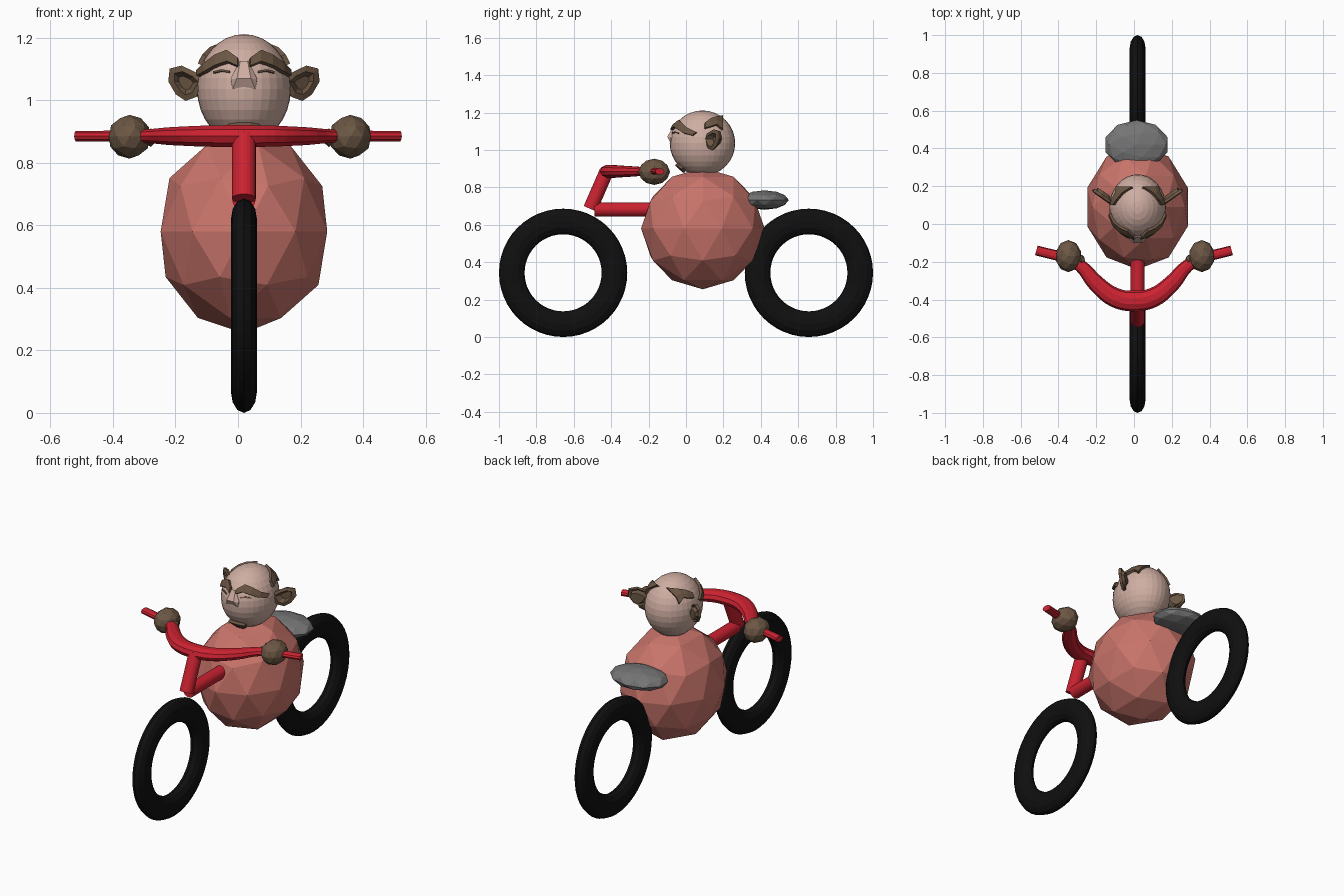
import bpy, bmesh, math
from mathutils import Vector

cube = bpy.data.objects.get("Cube")
if cube:
    bpy.data.objects.remove(cube, do_unlink=True)

CX = 0.019                              # shared centre plane
HEAD = Vector((CX, 0.088, 1.036))
HEAD_R = Vector((0.15, 0.175, 0.175))


def material(name, color):
    m = bpy.data.materials.new(name)
    m.use_nodes = True
    m.diffuse_color = (*color, 1)
    m.node_tree.nodes["Principled BSDF"].inputs["Base Color"].default_value = (*color, 1)
    return m


SALMON = material("salmon", (0.58, 0.175, 0.145))
SKIN = material("pale skin", (0.62, 0.42, 0.36))
BROWN = material("brown", (0.15, 0.095, 0.058))
RED = material("red", (0.60, 0.016, 0.030))
GREY = material("grey", (0.18, 0.18, 0.18))
BLACK = material("black rubber", (0.005, 0.005, 0.005))


def finish(name, mat):
    ob = bpy.context.object
    ob.name = name
    ob.data.materials.clear()
    ob.data.materials.append(mat)
    return ob


def from_bmesh(name, bm, mat):
    bmesh.ops.recalc_face_normals(bm, faces=bm.faces[:])
    me = bpy.data.meshes.new(name)
    bm.to_mesh(me)
    bm.free()
    me.materials.append(mat)
    ob = bpy.data.objects.new(name, me)
    bpy.context.collection.objects.link(ob)
    return ob


def blob(name, loc, scale, mat, sub=2):
    bpy.ops.mesh.primitive_ico_sphere_add(subdivisions=sub, radius=1, location=loc)
    bpy.context.object.scale = scale
    return finish(name, mat)


def tube(name, a, b, radius, mat):
    a, b = Vector(a), Vector(b)
    bpy.ops.mesh.primitive_cylinder_add(vertices=24, radius=radius, depth=(b - a).length,
                                        location=(a + b) / 2)
    bpy.context.object.rotation_euler = (b - a).to_track_quat('Z', 'Y').to_euler()
    return finish(name, mat)


def on_head(p, axis, sign, lift):
    """Push a point along one axis until it lies on the head surface."""
    d = [(p[i] - HEAD[i]) / HEAD_R[i] for i in range(3)]
    rest = sum(d[i] ** 2 for i in range(3) if i != axis)
    q = Vector(p)
    q[axis] = HEAD[axis] + sign * HEAD_R[axis] * math.sqrt(max(0, 1 - rest))
    return HEAD + (q - HEAD) * lift


def head_strip(name, path, axis, sign, mirror=1, thick=0.016):
    """Hair strip wrapped on the head; path holds (across, height, half width)."""
    bm = bmesh.new()
    rows = []
    for u, z, w in path:
        row = []
        for t in (-1, 0, 1):
            p = (CX + mirror * u, 0, z + t * w) if axis == 1 else (0, u, z + t * w)
            row.append(bm.verts.new(on_head(p, axis, sign, 1.0 + thick * 2.5)))
        rows.append(row)
    for r, s in zip(rows, rows[1:]):
        for i in range(2):
            bm.faces.new((r[i], s[i], s[i + 1], r[i + 1]))
    ob = from_bmesh(name, bm, BROWN)
    mod = ob.modifiers.new("thickness", 'SOLIDIFY')
    mod.thickness = thick
    mod.offset = 0
    return ob


# Wheels
for name, y in (("front_wheel", -0.657), ("back_wheel", 0.657)):
    bpy.ops.mesh.primitive_torus_add(major_segments=48, minor_segments=12, major_radius=0.2745,
                                     minor_radius=0.0685, location=(CX, y, 0.343),
                                     rotation=(0, math.pi / 2, 0))
    bpy.context.object.scale = (1, 1, 0.61)
    finish(name, BLACK)

# Body and seat
blob("body", (CX, 0.09, 0.58), (0.28, 0.33, 0.325), SALMON)
blob("seat", (0.014, 0.42, 0.732), (0.172, 0.13, 0.052), GREY)

# Frame tubes
tube("steering_stem", (CX, -0.512, 0.685), (CX, -0.425, 0.885), 0.038, RED)
tube("frame_tube", (CX, -0.49, 0.682), (CX, 0.0, 0.682), 0.037, RED)

# Handlebar: one tapered curve, flattened in height
half = [(0.517, -0.14, 0.026), (0.36, -0.183, 0.027), (0.285, -0.22, 0.034),
        (0.2, -0.315, 0.045), (0.1, -0.39, 0.052), (0, -0.408, 0.055)]
points = [(-x, y, r) for x, y, r in half] + half[-2::-1]
curve = bpy.data.curves.new("handlebar", 'CURVE')
curve.dimensions = '3D'
curve.bevel_depth = 1
curve.bevel_resolution = 3
curve.resolution_u = 4
curve.use_fill_caps = True
spline = curve.splines.new('BEZIER')
spline.use_smooth = False
spline.bezier_points.add(len(points) - 1)
for bp, (x, y, r) in zip(spline.bezier_points, points):
    bp.co = (x, y, 0)
    bp.radius = r
    bp.handle_left_type = bp.handle_right_type = 'AUTO'
curve.materials.append(RED)
bar = bpy.data.objects.new("handlebar", curve)
bar.location.z = 0.885
bar.scale.z = 0.68
bpy.context.collection.objects.link(bar)

# Hands
for side, s in (("left", 1), ("right", -1)):
    blob(side + "_hand", (0.006 + s * 0.353, -0.17, 0.883), (0.069, 0.085, 0.07), BROWN)
    blob(side + "_thumb", (0.006 + s * 0.285, -0.195, 0.88), (0.022, 0.035, 0.03), BROWN, 1)

# Head
bpy.ops.mesh.primitive_uv_sphere_add(segments=32, ring_count=16, radius=1, location=HEAD)
bpy.context.object.scale = HEAD_R
finish("head", SKIN)

# Nose: wedge with a sloping bridge
bm = bmesh.new()
for x, y, z in ((0.012, -0.07, 1.125), (0.022, -0.1, 1.07), (0.042, -0.082, 1.066),
                (0.036, -0.083, 1.036), (0.04, -0.04, 1.03), (0.04, -0.04, 1.09)):
    for s in (-1, 1):
        bm.verts.new((CX + s * x, y, z))
bmesh.ops.convex_hull(bm, input=bm.verts[:])
from_bmesh("nose", bm, SKIN)

# Brows, eyelids, side hair and ears
brow = [(0.018, 1.116, 0.012), (0.05, 1.135, 0.017), (0.085, 1.122, 0.016),
        (0.118, 1.1, 0.013), (0.14, 1.083, 0.008)]
lid = [(0.045, 1.09, 0.003), (0.07, 1.094, 0.003), (0.095, 1.088, 0.003)]
hair = [(0.1, 1.125, 0.014), (0.13, 1.14, 0.02), (0.16, 1.15, 0.02), (0.19, 1.14, 0.035)]
ear = [(0.125, 1.06), (0.148, 1.085), (0.195, 1.108), (0.232, 1.1), (0.236, 1.06),
       (0.212, 1.02), (0.182, 1.0), (0.15, 1.012)]
for side, s in (("left", 1), ("right", -1)):
    head_strip(side + "_brow", brow, 1, -1, s)
    head_strip(side + "_eyelid", lid, 1, -1, s, 0.006)
    head_strip(side + "_side_hair", hair, 0, s)

    # Cupped ear: rim ring sweeping back, with a recessed middle
    bm = bmesh.new()
    mid = Vector((0.185, 0, 1.055))
    rim = [Vector((x, 0.105 + (x - 0.125) * 0.7, z)) for x, z in ear]
    rings = []
    for k, push in ((1, 0), (0.72, -0.006), (0.5, 0.02)):
        ring = []
        for p in rim:
            x, z = mid.x + (p.x - mid.x) * k, mid.z + (p.z - mid.z) * k
            y = 0.105 + (x - 0.125) * 0.7 + push
            ring.append(bm.verts.new((CX + s * x, y, z)))
        rings.append(ring)
    n = len(rim)
    for a, b in zip(rings, rings[1:]):
        for i in range(n):
            j = (i + 1) % n
            bm.faces.new((a[i], a[j], b[j], b[i]))
    bm.faces.new(rings[-1])
    ob = from_bmesh(side + "_ear", bm, BROWN)
    mod = ob.modifiers.new("thickness", 'SOLIDIFY')
    mod.thickness = 0.016
    mod.offset = 0

# Chin beard
beard = [(-0.05, 0.915, 0.008), (-0.02, 0.908, 0.02), (0.02, 0.908, 0.02), (0.05, 0.915, 0.008)]
head_strip("chin_beard", beard, 1, -1)
